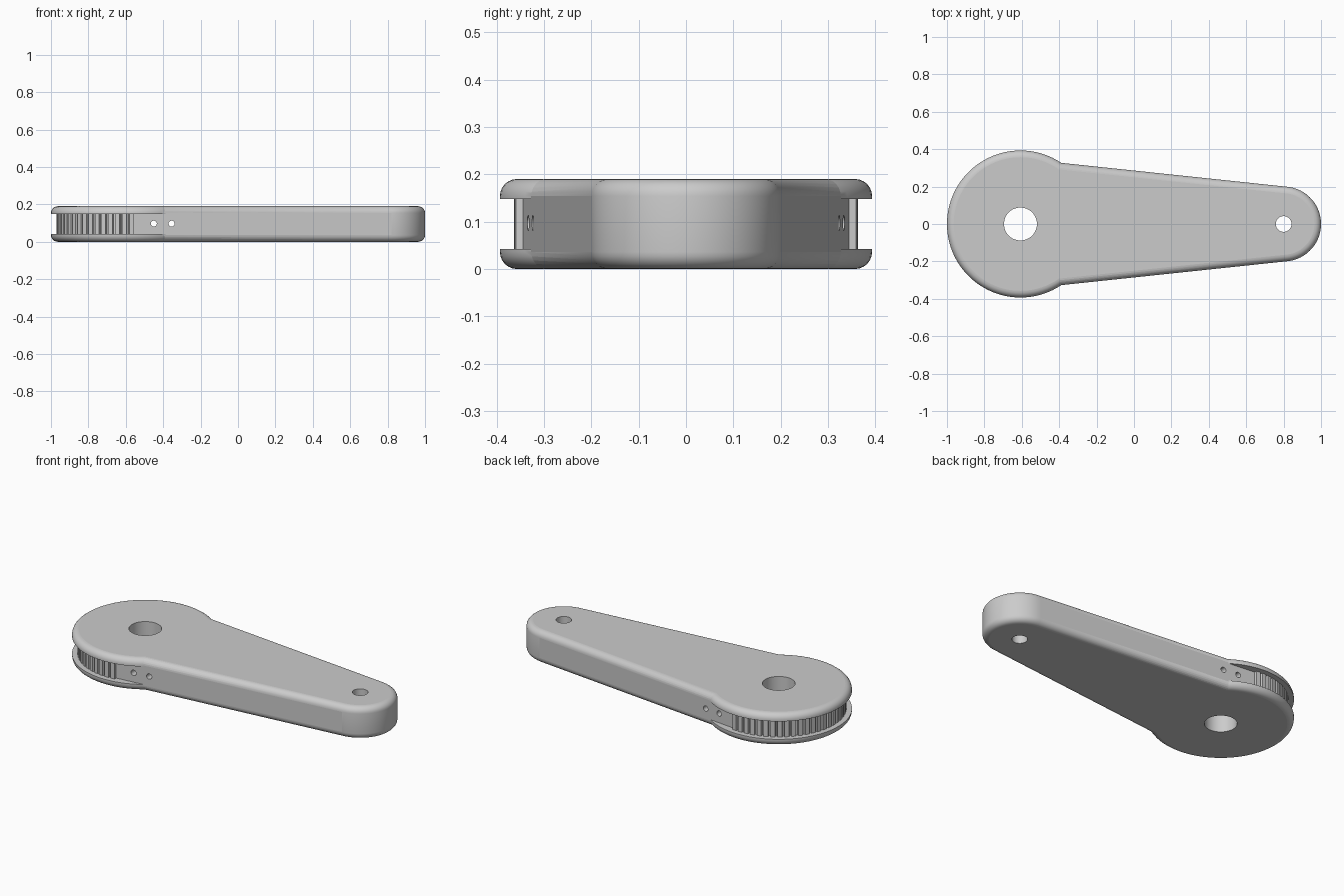
import bpy, bmesh
from math import sin, cos, pi, asin, radians

if "Cube" in bpy.data.objects:
    bpy.data.objects.remove(bpy.data.objects["Cube"])

HEIGHT = 0.19
HUB_X, TIP_X = -0.607, 0.8
FLANGE_R, HUB_R, TIP_R = 0.393, 0.348, 0.2
FILLET = 0.036

metal = bpy.data.materials.new("Plain grey")
metal.use_nodes = True
GREY = (0.6, 0.6, 0.6, 1)
metal.diffuse_color = GREY
metal.node_tree.nodes["Principled BSDF"].inputs["Base Color"].default_value = GREY


def arc(cx, r, a0, a1, n):
    return [(cx + r * cos(a0 + (a1 - a0) * i / n), r * sin(a0 + (a1 - a0) * i / n))
            for i in range(n + 1)]


def prism(name, outline, z0, z1, round_top=False, round_bottom=False):
    """Extrude an outline upward and fillet the chosen rims."""
    bm = bmesh.new()
    base = bm.faces.new([bm.verts.new((x, y, z0)) for x, y in outline])
    new = bmesh.ops.extrude_face_region(bm, geom=[base])["geom"]
    bmesh.ops.translate(bm, vec=(0, 0, z1 - z0),
                        verts=[v for v in new if isinstance(v, bmesh.types.BMVert)])
    bmesh.ops.recalc_face_normals(bm, faces=bm.faces)
    levels = [z for z, on in ((z1, round_top), (z0, round_bottom)) if on]
    rims = [e for e in bm.edges
            if any(all(abs(v.co.z - z) < 1e-5 for v in e.verts) for z in levels)]
    if rims:
        bmesh.ops.bevel(bm, geom=rims, offset=FILLET, segments=6,
                        profile=0.5, affect='EDGES')
    mesh = bpy.data.meshes.new(name)
    bm.to_mesh(mesh)
    bm.free()
    mesh.materials.append(metal)
    obj = bpy.data.objects.new(name, mesh)
    bpy.context.collection.objects.link(obj)
    return obj


def combine(target, tool, operation):
    """Apply a boolean and discard the tool."""
    bpy.context.view_layer.objects.active = target
    mod = target.modifiers.new("Boolean", 'BOOLEAN')
    mod.operation, mod.object, mod.solver = operation, tool, 'EXACT'
    bpy.ops.object.modifier_apply(modifier=mod.name)
    bpy.data.objects.remove(tool)


def circle(cx, r, n):
    return arc(cx, r, 0, 2 * pi, n)[:-1]


# Tapered arm: straight sides tangent to the hub and the rounded tip
tangent = pi / 2 - asin((HUB_R - TIP_R) / (TIP_X - HUB_X))
arm = prism("lever_arm",
            arc(TIP_X, TIP_R, -tangent, tangent, 40)
            + arc(HUB_X, HUB_R, tangent, 2 * pi - tangent, 64),
            0, HEIGHT, True, True)

# Toothed rim between the flanges, on the outer side of the hub
PITCH = radians(6)
rim = []
for i in range(33):
    mid = radians(84) + i * PITCH
    for offset, r in ((-0.4, 0.35), (-0.32, 0.363), (0.32, 0.363), (0.4, 0.35)):
        a = mid + offset * PITCH
        rim.append((HUB_X + r * cos(a), r * sin(a)))
combine(arm, prism("toothed_rim", rim, 0.03, 0.16), 'UNION')

# Round flanges above and below the teeth
combine(arm, prism("top_flange", circle(HUB_X, FLANGE_R, 96), 0.148, HEIGHT, True), 'UNION')
combine(arm, prism("bottom_flange", circle(HUB_X, FLANGE_R, 96), 0, 0.042, False, True), 'UNION')

# Vertical bores through the hub and tip
for x, r in ((HUB_X, 0.088), (TIP_X, 0.042)):
    combine(arm, prism("bore", circle(x, r, 48), -0.1, 0.3), 'DIFFERENCE')

# Small cross holes beside the hub
for x in (-0.45, -0.355):
    drill = prism("cross_hole", circle(0, 0.016, 20), -0.5, 0.5)
    drill.rotation_euler.x = pi / 2
    drill.location = (x, 0, 0.097)
    bpy.context.view_layer.update()
    combine(arm, drill, 'DIFFERENCE')

# Smooth the fillets and bores, keep broad planes flat
bpy.ops.object.select_all(action='DESELECT')
arm.select_set(True)
bpy.context.view_layer.objects.active = arm
bpy.ops.object.shade_smooth_by_angle(angle=radians(30))
for face in arm.data.polygons:
    if abs(face.normal.z) > 0.999 or face.area > 0.02:
        face.use_smooth = False
